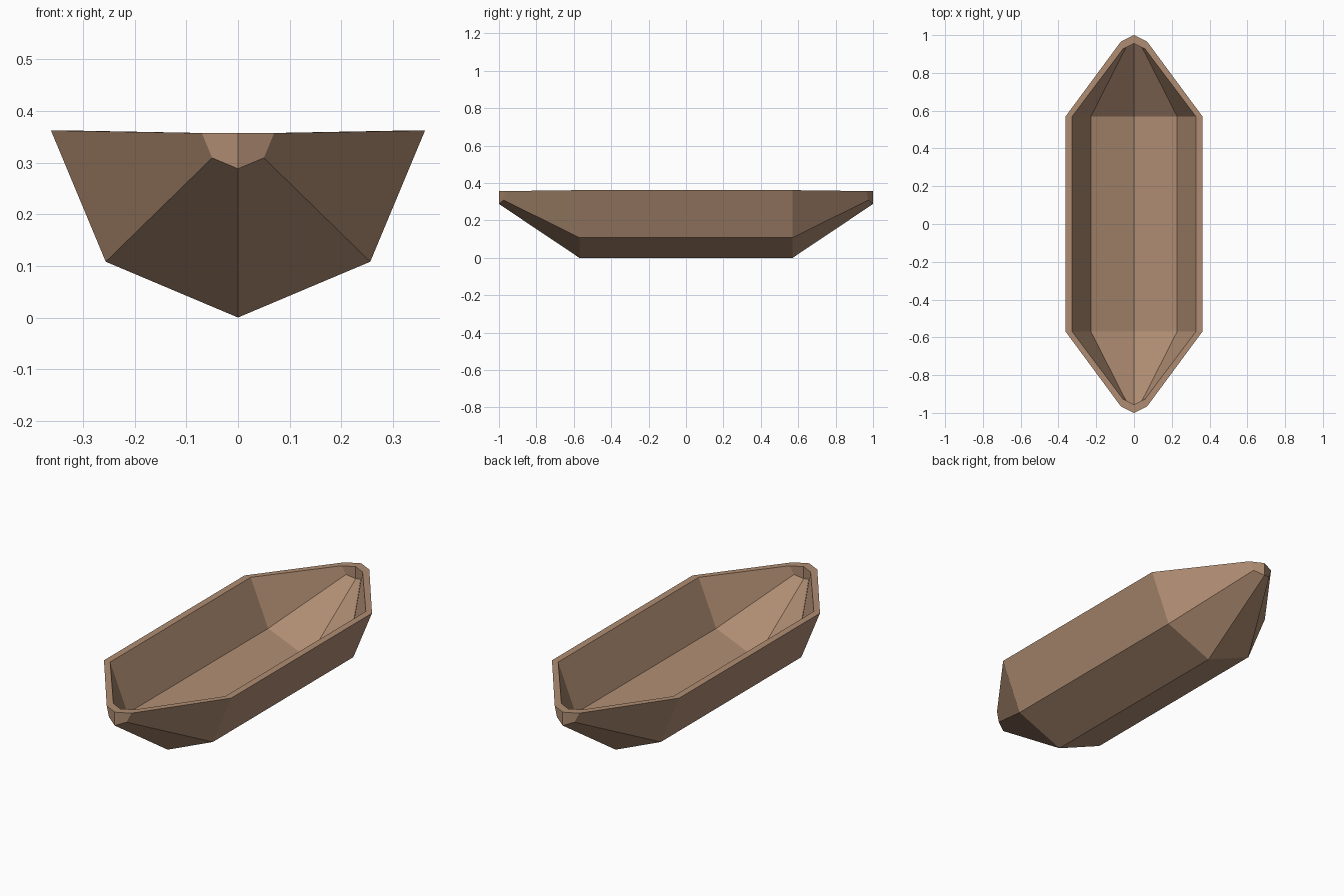
import bpy, bmesh

if "Cube" in bpy.data.objects:
    bpy.data.objects.remove(bpy.data.objects["Cube"])

wood = bpy.data.materials.new("brown wood")
wood.diffuse_color = (0.43, 0.265, 0.17, 1)
wood.use_nodes = True
wood.node_tree.nodes["Principled BSDF"].inputs["Base Color"].default_value = wood.diffuse_color


def skin(bm, section, bow, stem_y, keel_z, top_z):
    """One quarter of a hull skin: straight run, taper and blunt bow. Returns its top edge."""
    new = bm.verts.new
    mid = [new((x, 0, z)) for x, z in section]
    shoulder = [new((x, 0.57, z)) for x, z in section]
    keel = new((0, stem_y, keel_z))
    chine, rim = [new(p) for p in bow]
    stem = new((0, stem_y, top_z))
    tip = [keel, chine, rim]
    for a, b in ((mid, shoulder), (shoulder, tip)):
        for i in range(2):
            bm.faces.new((a[i], a[i + 1], b[i + 1], b[i]))
    bm.faces.new((keel, chine, rim, stem))
    return [mid[2], shoulder[2], rim, stem]


bm = bmesh.new()
# outer planking: keel, chine, gunwale
outer = skin(bm, [(0, 0), (0.256, 0.108), (0.362, 0.362)],
             [(0.05, 0.975, 0.309), (0.07, 0.965, 0.357)], 1.0, 0.288, 0.357)
# inner planking
inner = skin(bm, [(0, 0.033), (0.228, 0.126), (0.327, 0.362)],
             [(0.042, 0.936, 0.313), (0.06, 0.925, 0.357)], 0.955, 0.295, 0.357)
# flat rim joining both skins
for i in range(3):
    bm.faces.new((outer[i], outer[i + 1], inner[i + 1], inner[i]))

# mirror the quarter to the other side and the other end
for axis in (0, 1):
    geom = bmesh.ops.duplicate(bm, geom=bm.verts[:] + bm.edges[:] + bm.faces[:])["geom"]
    for v in geom:
        if isinstance(v, bmesh.types.BMVert):
            v.co[axis] *= -1
    bmesh.ops.remove_doubles(bm, verts=bm.verts[:], dist=0.0001)
bmesh.ops.recalc_face_normals(bm, faces=bm.faces[:])

mesh = bpy.data.meshes.new("boat_hull")
bm.to_mesh(mesh)
bm.free()
mesh.materials.append(wood)
bpy.context.collection.objects.link(bpy.data.objects.new("boat_hull", mesh))
